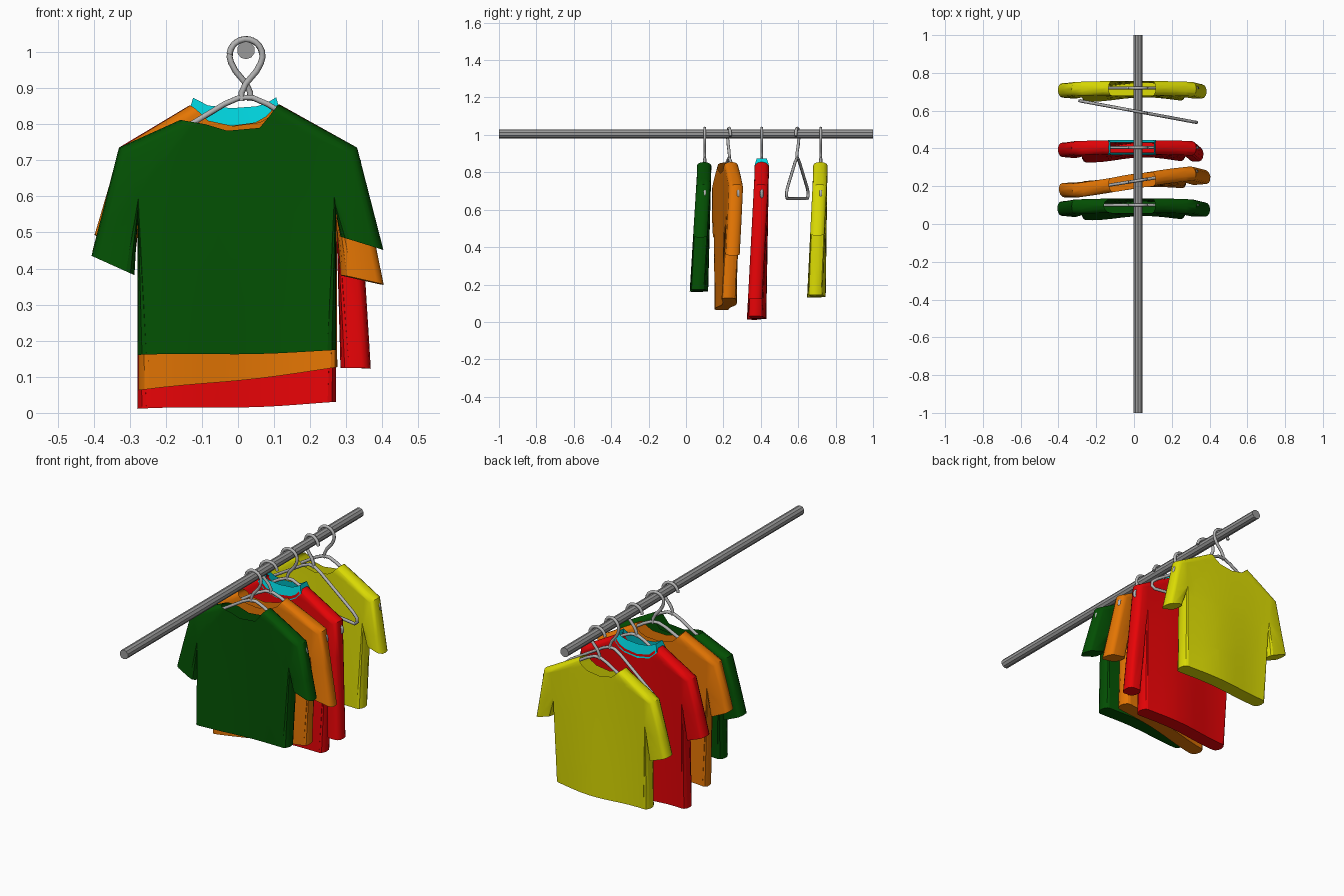
import bpy, bmesh, math
from mathutils import Vector, Matrix

cube = bpy.data.objects.get("Cube")
if cube:
    bpy.data.objects.remove(cube, do_unlink=True)


def material(name, rgb):
    m = bpy.data.materials.new(name)
    m.use_nodes = True
    colour = (*rgb, 1.0)
    m.diffuse_color = colour
    m.node_tree.nodes["Principled BSDF"].inputs["Base Color"].default_value = colour
    return m


GREEN = material("dark green cloth", (0.001, 0.08, 0.001))
ORANGE = material("orange cloth", (0.78, 0.18, 0.001))
RED = material("red cloth", (0.8, 0.001, 0.002))
YELLOW = material("yellow cloth", (0.72, 0.72, 0.001))
CYAN = material("cyan trim", (0.0, 0.67, 0.74))
STEEL = material("rail grey", (0.32, 0.32, 0.32))
WIRE = material("hanger grey", (0.45, 0.45, 0.45))

RAIL_X, RAIL_Z = 0.022, 1.005
HALF_THICK, ROUND = 0.038, 0.024


def add_object(name, bm, mat, angle=40):
    mesh = bpy.data.meshes.new(name)
    bm.to_mesh(mesh)
    bm.free()
    mesh.materials.append(mat)
    ob = bpy.data.objects.new(name, mesh)
    bpy.context.collection.objects.link(ob)
    bpy.ops.object.select_all(action='DESELECT')
    ob.select_set(True)
    bpy.context.view_layer.objects.active = ob
    bpy.ops.object.shade_smooth_by_angle(angle=math.radians(angle))


def place(bm, y, turn):
    """Turn about the hook axis, then slide along the rail."""
    pivot = Vector((RAIL_X, 0, 0))
    bm.transform(Matrix.Translation(pivot + Vector((0, y, 0)))
                 @ Matrix.Rotation(math.radians(turn), 4, 'Z') @ Matrix.Translation(-pivot))


def hang(v, lean, twist):
    """Let cloth lean forward, twist and ripple towards the hem."""
    drop = max(0.0, 0.8 - v.z) / 0.8
    ripple = math.cos(11 * (v.x + 0.23))
    v.y -= drop * (lean + 0.014 * ripple + twist * v.x)
    v.z += 0.004 * drop * ripple


def inset(points, dists):
    """Move each edge of a counter-clockwise outline inwards by its own distance."""
    result = []
    for i, p in enumerate(points):
        before = (p - points[i - 1]).normalized()
        after = (points[(i + 1) % len(points)] - p).normalized()
        a, b = dists[i - 1], dists[i]
        n1, n2 = Vector((-before.y, before.x)), Vector((-after.y, after.x))
        det = n1.x * n2.y - n1.y * n2.x
        q = Vector((a * n2.y - b * n1.y, b * n1.x - a * n2.x)) / det
        limit = 2.2 * max(a, b)
        if q.length > limit:      # tight armpit fold
            q *= limit / q.length
        result.append(p + q)
    return result


# Neck edge, from the left shoulder to the right one
NECK = [(0.115, 0.855), (0.085, 0.822), (0.055, 0.805), (-0.02, 0.795),
        (-0.09, 0.81), (-0.135, 0.852)]
SLIPPED_NECK = [(0.112, 0.855), (0.085, 0.82), (0.06, 0.79), (-0.03, 0.782),
                (-0.09, 0.80), (-0.16, 0.812)]


def shirt(name, mat, y, turn, hem, left, right, lean, neck=NECK, twist=0):
    """hem: z at right and left; left/right: sleeve end (outer x, outer z, inner z)."""
    outline = [Vector(p) for p in neck + [
        (-0.33, 0.735), (right[0], right[1]), (-0.287, right[2]), (-0.278, 0.54),
        (-0.278, hem[0]), (0.272, hem[1]),
        (0.272, 0.55), (0.284, left[2]), (left[0], left[1]), (0.33, 0.735)]]
    n, k = len(outline), len(neck)
    neck_edges = range(k - 1)
    ends = {k + 1, k + 4, k + 7}      # both cuffs and the hem
    bm = bmesh.new()
    loops = []
    for step in range(-3, 4):
        t = math.radians(30 * step)
        d = ROUND * (1 - math.cos(t))
        flat = inset(outline, [0 if i in ends or i in neck_edges else d for i in range(n)])
        loops.append([bm.verts.new((p.x, HALF_THICK * math.sin(t), p.y)) for p in flat])
    bm.faces.new(loops[0])
    bm.faces.new(loops[-1][::-1])
    for i in range(n):
        j = (i + 1) % n
        if i in ends:
            bm.faces.new([r[i] for r in loops] + [r[j] for r in reversed(loops)])
        elif i not in neck_edges:
            for a, b in zip(loops, loops[1:]):
                bm.faces.new((a[i], b[i], b[j], a[j]))
    bmesh.ops.recalc_face_normals(bm, faces=bm.faces)
    bmesh.ops.triangulate(bm, faces=bm.faces)
    # extra cuts so the cloth can ripple
    cuts = [((x * 0.055, 0, 0), (1, 0, 0)) for x in range(-5, 6)]
    cuts += [((0, 0, z), (0, 0, 1)) for z in (0.3, 0.55, 0.79)]
    for co, no in cuts:
        bmesh.ops.bisect_plane(bm, geom=bm.verts[:] + bm.edges[:] + bm.faces[:],
                               plane_co=co, plane_no=no, dist=0.0005)
    for v in bm.verts:
        hang(v.co, lean, twist)
    place(bm, y, turn)
    add_object(name, bm, mat)


def collar(name, mat, y):
    """Closed band standing on the neck edge, nearly level on top."""
    bm = bmesh.new()
    path = [(x, -0.03, z) for x, z in NECK] + [(x, 0.03, z) for x, z in reversed(NECK)]
    low = [bm.verts.new((x * 1.02, py * 1.3, z - 0.02)) for x, py, z in path]
    high = [bm.verts.new((x * 0.92, py * 0.9, 0.5 * z + 0.447)) for x, py, z in path]
    for i in range(len(path)):
        j = (i + 1) % len(path)
        bm.faces.new((low[i], low[j], high[j], high[i]))
    place(bm, y, 0)
    add_object(name, bm, mat)


def tube(name, points, y, turn, closed=False):
    """Bent wire through (x, z) points."""
    curve = bpy.data.curves.new(name, 'CURVE')
    curve.dimensions = '3D'
    curve.bevel_depth = 0.0085
    curve.bevel_resolution = 1
    curve.use_fill_caps = True
    curve.materials.append(WIRE)
    sp = curve.splines.new('POLY')
    sp.points.add(len(points) - 1)
    for p, (x, z) in zip(sp.points, points):
        p.co = (x, 0, z, 1)
    sp.use_cyclic_u = closed
    sp.use_smooth = True
    ob = bpy.data.objects.new(name, curve)
    ob.location = (RAIL_X, y, 0)
    ob.rotation_euler.z = math.radians(turn)
    bpy.context.collection.objects.link(ob)


HOOK = [(-0.012, 0.865), (-0.012, 0.888), (0, 0.913), (0.03, 0.948)]
HOOK += [(0.046 * math.cos(a), 0.99 + 0.046 * math.sin(a))
         for a in (math.radians(d) for d in range(-25, 190, 20))]
SIDE = [(0.018, 0.874), (0.06, 0.856), (0.285, 0.72), (0.312, 0.697), (0.315, 0.675), (0.298, 0.66)]


def hanger(label, y, turn, side):
    tube(label + "_hanger_hook", [(side * x, z) for x, z in HOOK], y, turn)
    loop = SIDE + [(-x, z) for x, z in reversed(SIDE)]
    tube(label + "_hanger_frame", loop, y, turn, closed=True)


# Rail
bm = bmesh.new()
bmesh.ops.create_cone(bm, cap_ends=True, segments=10, radius1=0.025, radius2=0.025, depth=2,
                      matrix=Matrix.Translation((RAIL_X, 0, RAIL_Z)) @ Matrix.Rotation(math.pi / 2, 4, 'X'))
add_object("rail", bm, STEEL, 30)

# Hangers
for label, y, turn, side in [("green", 0.10, 0, 1), ("orange", 0.23, 9, -1), ("red", 0.405, 0, 1),
                             ("empty", 0.595, -10.5, -1), ("yellow", 0.72, 0, 1)]:
    hanger(label, y, turn, side)

# Shirts
shirt("green_shirt", GREEN, 0.097, 0, (0.158, 0.172), (0.403, 0.45, 0.487), (-0.406, 0.436, 0.38),
      0.035, neck=SLIPPED_NECK)
shirt("orange_shirt", ORANGE, 0.228, 9, (0.06, 0.125), (0.403, 0.353, 0.38), (-0.4, 0.495, 0.44),
      0.008, twist=0.11)
shirt("red_shirt", RED, 0.405, 0, (0.008, 0.028), (0.368, 0.12, 0.122), (-0.403, 0.44, 0.39), 0.028)
collar("red_shirt_collar", CYAN, 0.405)
shirt("yellow_shirt", YELLOW, 0.718, 0, (0.128, 0.142), (0.385, 0.46, 0.49), (-0.403, 0.45, 0.4), 0.025)
